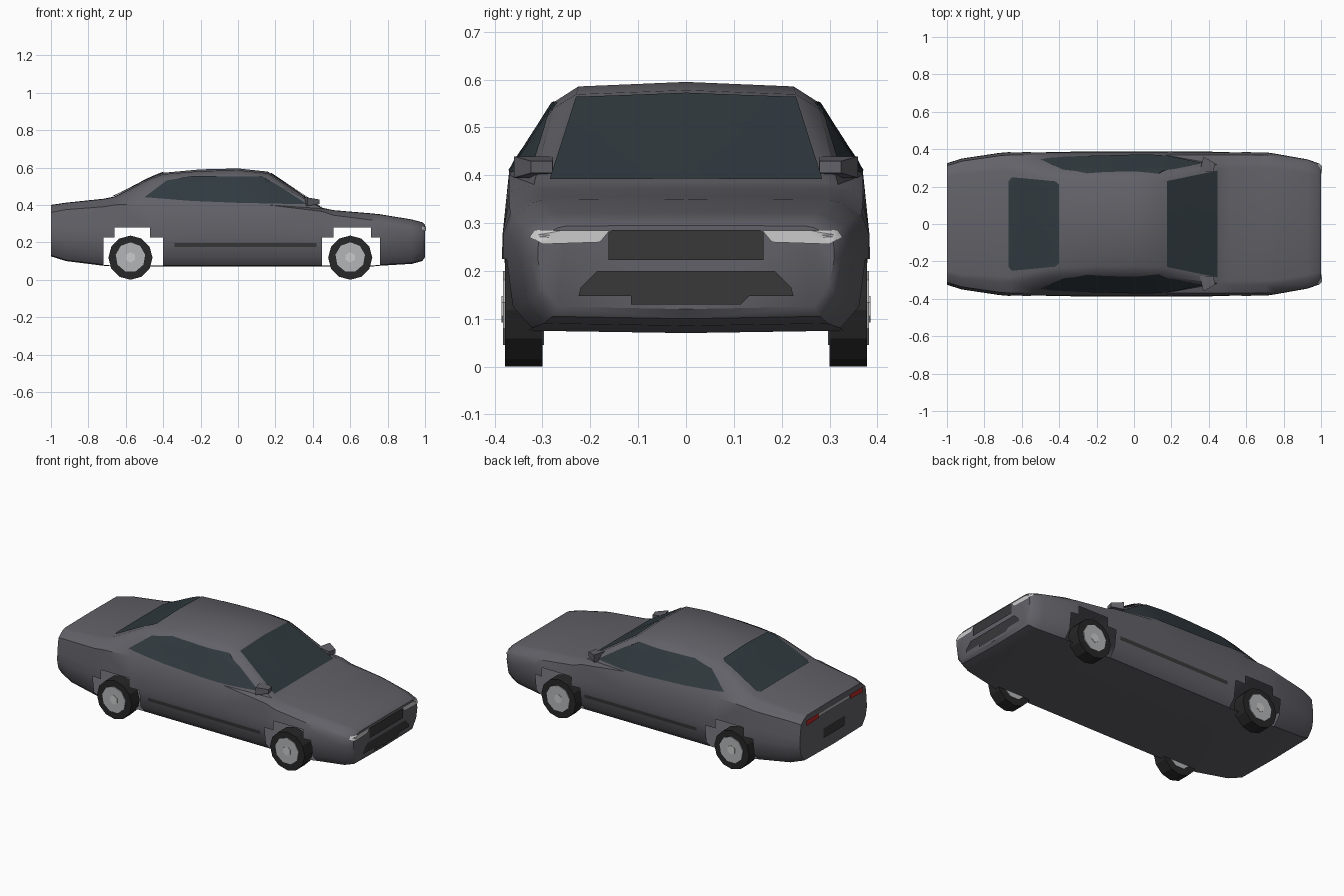
import bpy, bmesh, math
from mathutils import Vector
from mathutils.bvhtree import BVHTree

if "Cube" in bpy.data.objects:
    bpy.data.objects.remove(bpy.data.objects["Cube"])


def material(name, r, g, b):
    m = bpy.data.materials.new(name)
    m.diffuse_color = (r, g, b, 1)
    m.use_nodes = True
    m.node_tree.nodes["Principled BSDF"].inputs["Base Color"].default_value = m.diffuse_color
    return m


PAINT = material("paint", .12, .12, .138)
GLASS = material("dark_glass", .03, .042, .05)
TRIM = material("dark_trim", .04, .04, .042)
RUBBER = material("rubber", .02, .02, .021)
METAL = material("rim_metal", .45, .46, .47)
LAMP = material("lamp", .75, .75, .73)
RED = material("tail_red", .5, .02, .02)


def make_object(name, bm, mat, angle=None):
    me = bpy.data.meshes.new(name)
    bm.to_mesh(me)
    bm.free()
    ob = bpy.data.objects.new(name, me)
    bpy.context.collection.objects.link(ob)
    me.materials.append(mat)
    if angle:
        bpy.ops.object.select_all(action='DESELECT')
        ob.select_set(True)
        bpy.context.view_layer.objects.active = ob
        bpy.ops.object.shade_smooth_by_angle(angle=math.radians(angle))
    return ob


# Body stations: x, half width, floor z, belt z, roof edge y, top z
STATIONS = [
    (-1.0, .325, .125, .36, .25, .40), (-.92, .35, .10, .375, .27, .412),
    (-.72, .38, .075, .39, .28, .433), (-.66, .385, .07, .40, .28, .445),
    (-.47, .385, .07, .41, .245, .545), (-.40, .385, .07, .41, .235, .572),
    (-.20, .385, .07, .405, .225, .59), (0, .385, .07, .405, .225, .595),
    (.16, .385, .07, .40, .23, .578), (.45, .385, .07, .365, .29, .385),
    (.51, .385, .07, .345, .30, .372), (.71, .383, .07, .32, .30, .355),
    (.76, .375, .075, .315, .30, .35), (.93, .345, .085, .295, .27, .322),
    (.985, .325, .10, .285, .26, .307), (1.0, .31, .12, .275, .25, .295)]


def section(x, w, z0, belt, edge, top):
    h, by = top - belt, .96 * w
    half = [(0, z0), (.86 * w, z0 + .005), (.965 * w, z0 + .05), (w, .225),
            (.995 * w, min(.28, belt - .015)), (by, belt),
            (by + (edge - by) * .65, belt + h * .78),
            (edge, belt + h * .95), (0, top)]
    ring = half + [(-y, z) for y, z in half[-2:0:-1]]
    return [Vector((x, y, z)) for y, z in ring]


# Body shell: lofted sections with stepped wheel openings left out of the sides
bm = bmesh.new()
rings = [[bm.verts.new(p) for p in section(*s)] for s in STATIONS]
n = len(rings[0])
openings = []
for i in range(len(rings) - 1):
    mid = (STATIONS[i][0] + STATIONS[i + 1][0]) / 2
    wide = -.72 < mid < -.40 or .45 < mid < .76
    tall = -.66 < mid < -.47 or .51 < mid < .71
    for j in range(n):
        k = (j + 1) % n
        f = bm.faces.new((rings[i][j], rings[i][k], rings[i + 1][k], rings[i + 1][j]))
        row = min(j, n - 1 - j)
        if (row in (1, 2) and wide) or (row == 3 and tall):
            openings.append(f)
bm.faces.new(rings[0])
bm.faces.new(rings[-1])
bmesh.ops.recalc_face_normals(bm, faces=bm.faces)
bmesh.ops.delete(bm, geom=openings, context='FACES')
bmesh.ops.triangulate(bm, faces=bm.faces)
TREE = BVHTree.FromBMesh(bm)
make_object("body_shell", bm, PAINT, 35)


def panel(name, outline, facing, mat, lift=.005, cuts=5):
    """Outline drawn in a plan plane, projected on to the body from the facing side."""
    d = -Vector(facing)
    axis = max(range(3), key=lambda a: abs(d[a]))
    bm = bmesh.new()
    pts = []
    for a, b in outline:
        p = [a, b]
        p.insert(axis, 0)
        pts.append(bm.verts.new(p))
    bm.faces.new(pts)
    bmesh.ops.triangulate(bm, faces=bm.faces)
    bmesh.ops.subdivide_edges(bm, edges=bm.edges, cuts=cuts, use_grid_fill=True)
    missed = []
    for v in bm.verts:
        hit, normal, _, _ = TREE.ray_cast(v.co - d * 3, d)
        if hit is None:
            missed.append(v)
        else:
            v.co = hit - d * lift * .5 + normal * lift * .5
    bmesh.ops.delete(bm, geom=missed, context='VERTS')
    bm.normal_update()
    bmesh.ops.reverse_faces(bm, faces=[f for f in bm.faces if f.normal.dot(d) > 0])
    make_object(name, bm, mat, 35)


def both(half):
    """Close a half outline across the centre line of the car."""
    return half + [(-a, b) for a, b in reversed(half)]


def swap(pts):
    return [(b, a) for a, b in pts]


UP, NOSE, TAIL = (0, 0, 1), (1, 0, 0), (-1, 0, 0)

# Windows
panel("windscreen", swap(both([(.285, .445), (.23, .175)])), UP, GLASS)
panel("rear_window", swap(both([(.23, -.67), (.25, -.65), (.228, -.42), (.21, -.40)])), UP, GLASS)
side_glass = [(-.50, .44), (-.38, .53), (-.25, .552), (.13, .55), (.22, .50),
              (.37, .402), (0, .41), (-.25, .42)]
for side, tag in ((1, "left"), (-1, "right")):
    out = (0, side, 0)
    panel(tag + "_side_window", side_glass, out, GLASS)
    panel(tag + "_side_moulding", [(-.34, .175), (.42, .175), (.42, .197), (-.34, .197)],
          out, TRIM)
    panel(tag + "_headlamp", [(side * y, z) for y, z in
          ((.16, .284), (.315, .284), (.325, .27), (.30, .256), (.18, .26))], NOSE, LAMP)
    panel(tag + "_tail_lamp", [(side * y, z) for y, z in
          ((.15, .345), (.27, .34), (.275, .372), (.15, .372))], TAIL, RED, .008)

# Front and rear details
panel("grille", both([(.162, .223), (.162, .28), (.155, .285)]), NOSE, TRIM, .006)
panel("lower_intake", both([(.115, .13), (.115, .147), (.225, .147), (.22, .165), (.185, .20)]),
      NOSE, TRIM)
panel("tail_strip", both([(.15, .35), (.15, .366)]), TAIL, METAL)
panel("rear_plate_recess", both([(.10, .20), (.10, .26)]), TAIL, TRIM)


def disc(name, x, y, z, radius, width, sides, mat):
    bm = bmesh.new()
    bmesh.ops.create_cone(bm, cap_ends=True, segments=sides, radius1=radius,
                          radius2=radius, depth=width)
    ob = make_object(name, bm, mat)
    ob.rotation_euler = (math.pi / 2, 0, 0)
    ob.location = (x, y, z)


# Wheels: tyre, rim and hub
for x, end in ((-.575, "rear"), (.60, "front")):
    for s, tag in ((1, "left"), (-1, "right")):
        name = f"{end}_{tag}_"
        disc(name + "tyre", x, s * .339, .118, .118, .078, 12, RUBBER)
        disc(name + "rim", x, s * .340, .12, .08, .086, 9, METAL)
        disc(name + "hub", x, s * .342, .12, .028, .087, 6, LAMP)

# Door mirrors: tapered blocks at the foot of the windscreen pillars
for s, tag in ((1, "left"), (-1, "right")):
    bm = bmesh.new()
    bmesh.ops.create_cube(bm, size=1)
    for v in bm.verts:
        taper = .55 if v.co.x > 0 else 1
        v.co = Vector((v.co.x * .07, v.co.y * .085 * taper, v.co.z * .045 * taper))
    ob = make_object(tag + "_door_mirror", bm, PAINT)
    ob.location = (.395, s * .31, .417)
    ob.rotation_euler = (0, 0, s * -.25)
